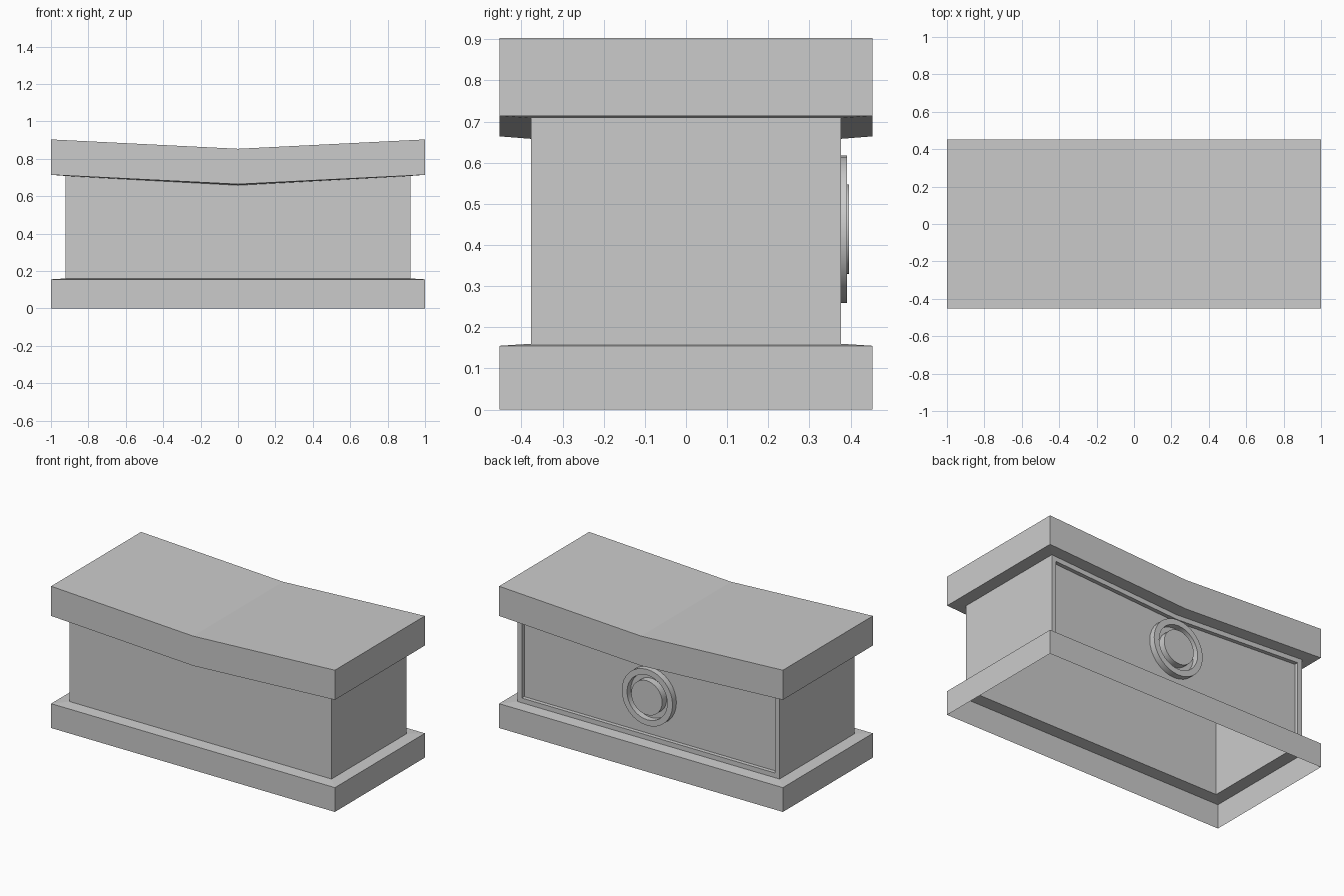
import bpy, bmesh, math

if "Cube" in bpy.data.objects:
    bpy.data.objects.remove(bpy.data.objects["Cube"])


def finish(name, bm):
    bmesh.ops.recalc_face_normals(bm, faces=bm.faces)
    mesh = bpy.data.meshes.new(name)
    bm.to_mesh(mesh)
    bm.free()
    obj = bpy.data.objects.new(name, mesh)
    bpy.context.collection.objects.link(obj)
    return obj


def section(bm, hx, hy, z_end, z_mid):
    # Rectangular loop with an extra point at the middle of each long side
    pts = [(-hx, -hy, z_end), (0, -hy, z_mid), (hx, -hy, z_end),
           (hx, hy, z_end), (0, hy, z_mid), (-hx, hy, z_end)]
    return [bm.verts.new(p) for p in pts]


# Pedestal shell, open underneath: plinth, waist and V-shaped top slab
bm = bmesh.new()
levels = [(1, 0.453, 0, 0), (1, 0.453, 0.155, 0.155),
          (0.923, 0.377, 0.16, 0.16), (0.923, 0.377, 0.708, 0.658),
          (1, 0.453, 0.714, 0.664), (1, 0.453, 0.903, 0.853)]
loops = [section(bm, *lv) for lv in levels]
back = []
for k, (a, b) in enumerate(zip(loops, loops[1:])):
    for i in range(6):
        j = (i + 1) % 6
        f = bm.faces.new((a[i], a[j], b[j], b[i]))
        if k == 2 and i in (3, 4):
            back.append(f)
t = loops[-1]
bm.faces.new((t[0], t[1], t[4], t[5]))
bm.faces.new((t[1], t[2], t[3], t[4]))

# Recessed panel in the back of the waist
bm.normal_update()
bmesh.ops.inset_region(bm, faces=back, thickness=0.03, use_even_offset=True)
ext = bmesh.ops.extrude_face_region(bm, geom=back)
moved = [v for v in ext["geom"] if isinstance(v, bmesh.types.BMVert)]
bmesh.ops.translate(bm, verts=moved, vec=(0, -0.025, 0))
bmesh.ops.delete(bm, geom=[f for f in back if f.is_valid], context='FACES')
finish("pedestal", bm)


def medallion_part(name, profile, cap, n=32):
    # Spin a (radius, y) profile round the medallion axis
    bm = bmesh.new()
    rings = [[bm.verts.new((r * math.cos(2 * math.pi * i / n), y,
                            0.438 + r * math.sin(2 * math.pi * i / n)))
              for i in range(n)] for r, y in profile]
    for a, b in zip(rings, rings[1:]):
        for i in range(n):
            j = (i + 1) % n
            bm.faces.new((a[i], a[j], b[j], b[i]))
    if cap:
        bm.faces.new(rings[-1])
    obj = finish(name, bm)
    bpy.ops.object.select_all(action='DESELECT')
    obj.select_set(True)
    bpy.context.view_layer.objects.active = obj
    bpy.ops.object.shade_smooth_by_angle(angle=math.radians(30))


# Round ornament on the back panel
medallion_part("medallion_ring", [(0.179, 0.352), (0.179, 0.391),
                                  (0.142, 0.391), (0.142, 0.352)], False)
medallion_part("medallion_disc", [(0.109, 0.352), (0.109, 0.396)], True)
